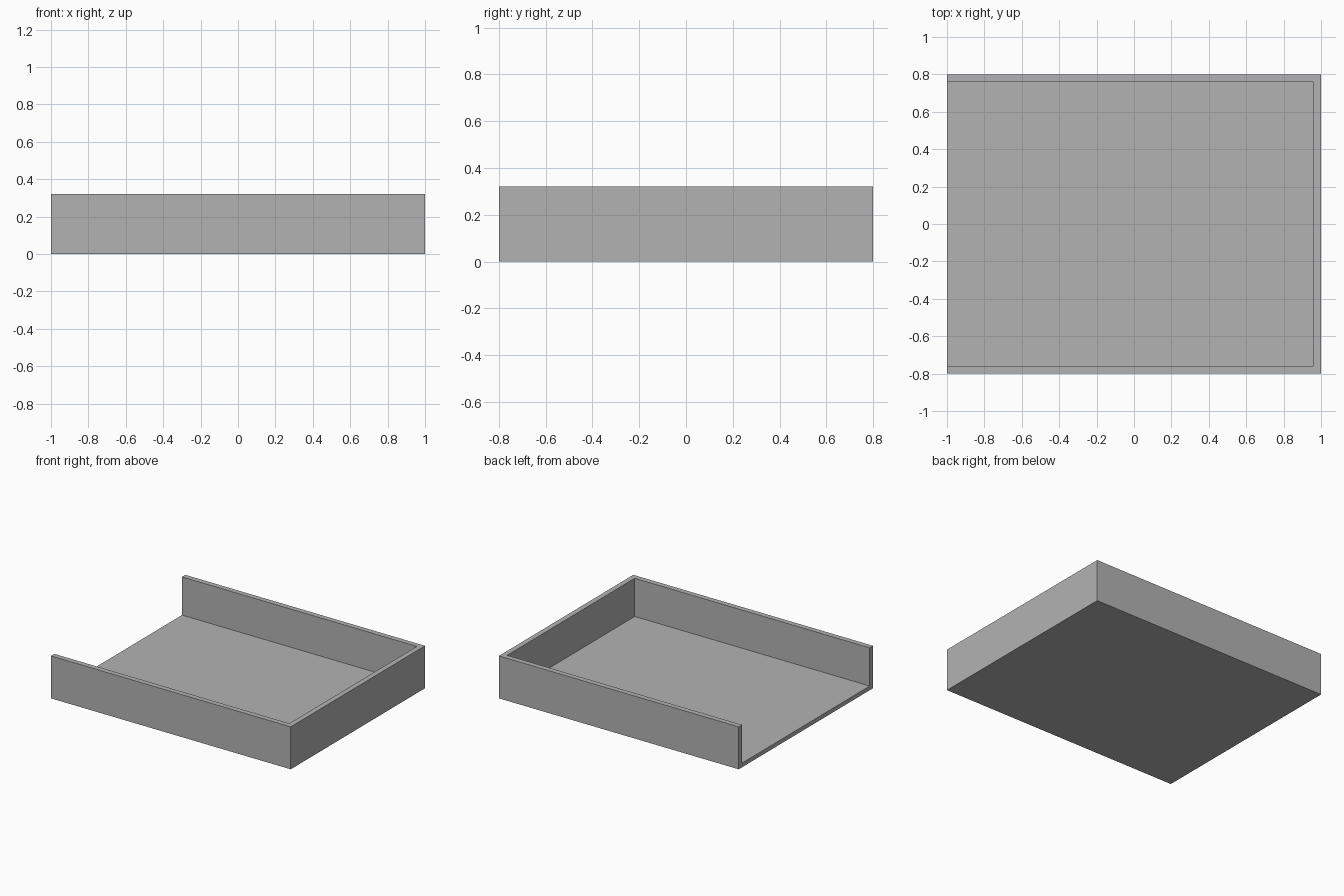
import bpy
import bmesh

# Remove the default object
cube = bpy.data.objects.get("Cube")
if cube:
    bpy.data.objects.remove(cube, do_unlink=True)

LENGTH, WIDTH, HEIGHT = 2.0, 1.6, 0.32
WALL, FLOOR = 0.04, 0.032

# Single flat grey
grey = bpy.data.materials.new("plain grey")
grey.use_nodes = True
colour = (0.45, 0.45, 0.45, 1.0)
grey.diffuse_color = colour
grey.node_tree.nodes["Principled BSDF"].inputs["Base Color"].default_value = colour


def extrude_outline(bm, points, z, height):
    """Raise a closed outline into a solid."""
    face = bm.faces.new([bm.verts.new((x, y, z)) for x, y in points])
    raised = bmesh.ops.extrude_face_region(bm, geom=[face])["geom"]
    verts = [v for v in raised if isinstance(v, bmesh.types.BMVert)]
    bmesh.ops.translate(bm, verts=verts, vec=(0, 0, height))
    bmesh.ops.recalc_face_normals(bm, faces=bm.faces)


def make_part(name, points, z, height):
    bm = bmesh.new()
    extrude_outline(bm, points, z, height)
    mesh = bpy.data.meshes.new(name)
    bm.to_mesh(mesh)
    bm.free()
    mesh.materials.append(grey)
    obj = bpy.data.objects.new(name, mesh)
    bpy.context.collection.objects.link(obj)
    return obj


x, y = LENGTH / 2, WIDTH / 2
xi, yi = x - WALL, y - WALL

# U-shaped rim, open towards -x, full height
rim = [(-x, -y), (x, -y), (x, y), (-x, y),
       (-x, yi), (xi, yi), (xi, -yi), (-x, -yi)]
make_part("tray_walls", rim, 0, HEIGHT)

# Floor panel fitted between the walls
panel = [(-x, -yi), (xi, -yi), (xi, yi), (-x, yi)]
make_part("tray_floor", panel, 0, FLOOR)
